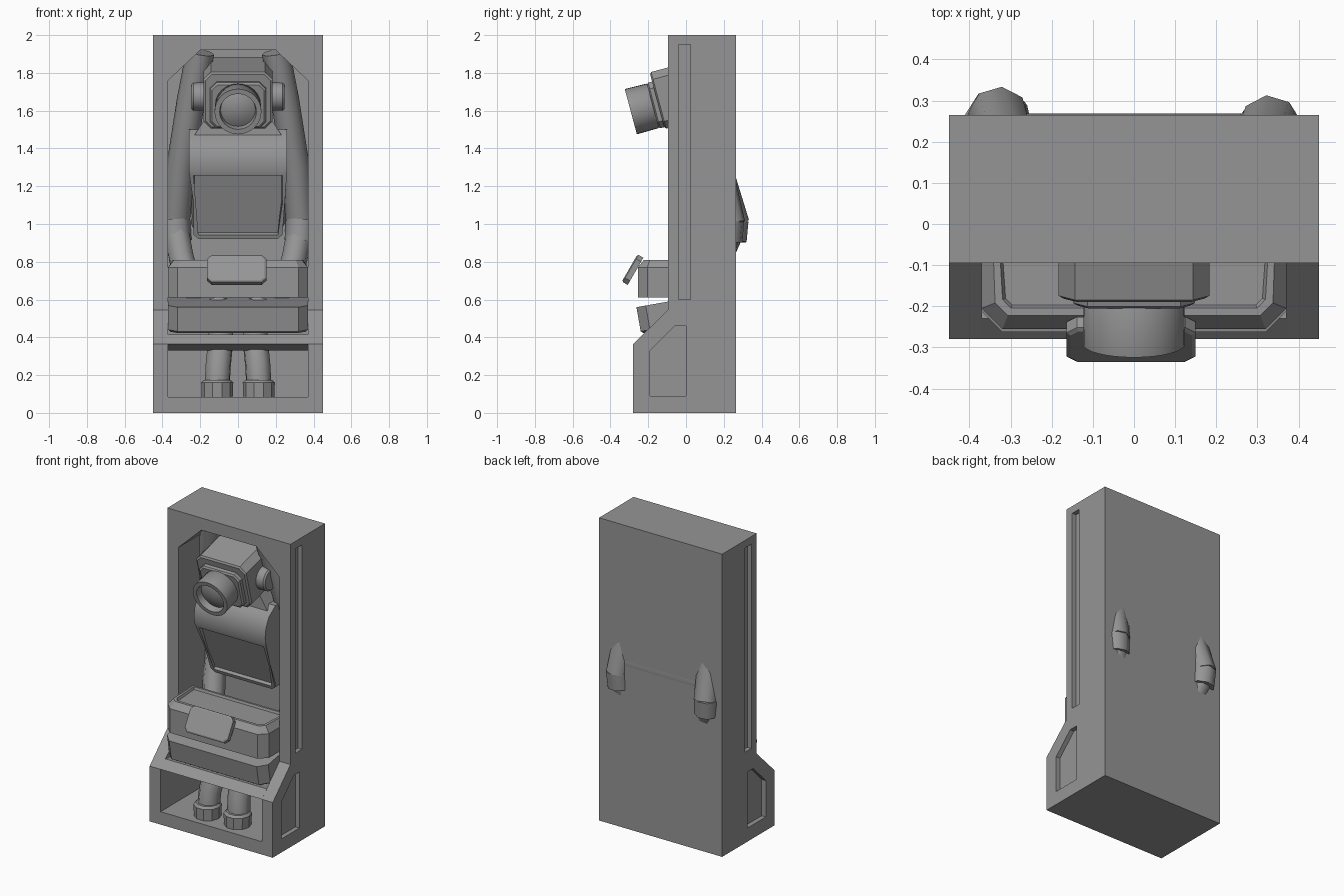
import bpy, bmesh, math
from mathutils import Vector, Matrix

cube = bpy.data.objects.get("Cube")
if cube:
    bpy.data.objects.remove(cube, do_unlink=True)

grey = bpy.data.materials.new("plain grey")
grey.use_nodes = True
grey.diffuse_color = (0.3, 0.3, 0.3, 1)
grey.node_tree.nodes["Principled BSDF"].inputs["Base Color"].default_value = (0.3, 0.3, 0.3, 1)

# 2D outline to 3D, by extrusion axis
PLACE = {"x": lambda a, b, d: (d, a, b), "y": lambda a, b, d: (a, d, b), "z": lambda a, b, d: (a, b, d)}


def add_object(name, bm, smooth=0):
    bmesh.ops.recalc_face_normals(bm, faces=bm.faces)
    mesh = bpy.data.meshes.new(name)
    bm.to_mesh(mesh)
    bm.free()
    mesh.materials.append(grey)
    ob = bpy.data.objects.new(name, mesh)
    bpy.context.collection.objects.link(ob)
    if smooth:
        activate(ob)
        bpy.ops.object.shade_smooth_by_angle(angle=math.radians(smooth))
    return ob


def activate(ob):
    bpy.ops.object.select_all(action="DESELECT")
    ob.select_set(True)
    bpy.context.view_layer.objects.active = ob


def prism_mesh(outline, axis, low, high):
    bm = bmesh.new()
    rings = [[bm.verts.new(PLACE[axis](a, b, d)) for a, b in outline] for d in (low, high)]
    n = len(outline)
    bm.faces.new(rings[0])
    bm.faces.new(rings[1])
    for i in range(n):
        j = (i + 1) % n
        bm.faces.new((rings[0][i], rings[0][j], rings[1][j], rings[1][i]))
    bmesh.ops.recalc_face_normals(bm, faces=bm.faces)
    return bm


def prism(name, outline, axis, low, high, smooth=0):
    return add_object(name, prism_mesh(outline, axis, low, high), smooth)


def octagon(w, h, c):
    return [(-w, c - h), (c - w, -h), (w - c, -h), (w, c - h), (w, h - c), (w - c, h), (c - w, h), (-w, h - c)]


def inset_face(bm, direction, steps):
    """Inset the face pointing along direction, once per (thickness, depth) step."""
    face = max(bm.faces, key=lambda f: f.normal.dot(Vector(direction)) + f.calc_area() * 0.01)
    for thickness, depth in steps:
        bmesh.ops.inset_region(bm, faces=[face], thickness=thickness, depth=depth)


def lathe(name, profile, sides, matrix, smooth=35):
    """Revolve (radius, height) points about local z."""
    bm = bmesh.new()
    verts = [bm.verts.new((r, 0, h)) for r, h in profile]
    edges = [bm.edges.new(pair) for pair in zip(verts, verts[1:])]
    bmesh.ops.spin(bm, geom=verts + edges, cent=(0, 0, 0), axis=(0, 0, 1), angle=math.tau, steps=sides)
    bmesh.ops.remove_doubles(bm, verts=bm.verts, dist=0.0005)
    bm.transform(matrix)
    return add_object(name, bm, smooth)


def tube(name, points, radius):
    curve = bpy.data.curves.new(name, "CURVE")
    curve.dimensions = "3D"
    curve.bevel_depth = radius
    curve.bevel_resolution = 2
    curve.use_fill_caps = True
    spline = curve.splines.new("POLY")
    spline.points.add(len(points) - 1)
    for p, co in zip(spline.points, points):
        p.co = (*co, 1)
    ob = bpy.data.objects.new(name, curve)
    bpy.context.collection.objects.link(ob)
    curve.materials.append(grey)
    activate(ob)
    bpy.ops.object.convert(target="MESH")
    bpy.ops.object.shade_smooth_by_angle(angle=math.radians(50))


def cut(ob, cutter):
    mod = ob.modifiers.new("cut", "BOOLEAN")
    mod.operation = "DIFFERENCE"
    mod.solver = "EXACT"
    mod.object = cutter
    activate(ob)
    bpy.ops.object.modifier_apply(modifier=mod.name)
    bpy.data.objects.remove(cutter, do_unlink=True)


# Cabinet with an open niche and recessed side panels
cabinet = prism("cabinet", [(0.265, 0), (-0.28, 0), (-0.28, 0.365), (-0.095, 0.545), (-0.095, 2), (0.265, 2)],
                "x", -0.45, 0.45)
cut(cabinet, prism("niche_cutter", [(-0.37, 0.085), (0.37, 0.085), (0.37, 1.76), (0.2, 1.92),
                                    (-0.2, 1.92), (-0.37, 1.76)], "y", -0.5, 0.24))
slot = [(-0.04, 0.6), (0.025, 0.6), (0.025, 1.95), (-0.04, 1.95)]
panel = [(-0.19, 0.09), (0, 0.09), (0, 0.46), (-0.06, 0.46), (-0.19, 0.33)]
for s in (-1, 1):
    for outline in (slot, panel):
        cut(cabinet, prism("side_cutter", outline, "x", s * 0.42, s * 0.5))

prism("shelf", [(-0.28, 0.365), (-0.23, 0.415), (0.245, 0.36), (0.245, 0.33), (-0.15, 0.33)], "x", -0.372, 0.372)

# Two stacked cases with cut front corners
case = [(-0.37, 0.05), (-0.37, -0.205), (-0.32, -0.255), (0.32, -0.255), (0.37, -0.205), (0.37, 0.05)]
bm = prism_mesh(case, "z", 0.61, 0.77)
inset_face(bm, (0, 0, 1), [(0.035, 0.04), (0.02, 0), (0.008, -0.015)])
add_object("upper_case", bm)
bm = prism_mesh(case, "z", -0.065, 0.065)
inset_face(bm, (0, 0, -1), [(0.015, 0.012)])
bm.transform(Matrix.Translation((0, 0, 0.54)) @ Matrix.Rotation(math.radians(10), 4, "X"))
add_object("lower_case", bm)

# Tilted plate on the upper case
bm = prism_mesh(octagon(0.157, 0.083, 0.025), "y", -0.015, 0.015)
inset_face(bm, (0, -1, 0), [(0.01, 0.006)])
bm.transform(Matrix.Translation((-0.007, -0.28, 0.757)) @ Matrix.Rotation(math.radians(-30), 4, "X"))
add_object("front_plate", bm)

# Torso, leaning back below the chest, with a recessed front panel
bm = prism_mesh([(0.02, 1.5), (-0.05, 1.45), (-0.08, 1.39), (-0.088, 1.33), (-0.08, 1.28), (0.06, 0.92),
                 (0.18, 0.92), (0.255, 1.03), (0.269, 1.09), (0.255, 1.15), (0.16, 1.5)], "x", -0.26, 0.26)
inset_face(bm, (0, -0.93, -0.36), [(0.035, 0), (0.006, -0.02)])
for v in bm.verts:
    if v.co.z < 0.93:
        v.co.x *= 0.8
add_object("torso", bm, 32)
prism("shoulders", [(-0.25, 1.44), (0.25, 1.44), (0.16, 1.58), (-0.16, 1.58)], "y", -0.02, 0.16)

# Head, bowed forward
bow = Matrix.Translation((0, 0.005, 1.695)) @ Matrix.Rotation(math.radians(15), 4, "X")
bm = prism_mesh(octagon(0.183, 0.155, 0.04), "y", -0.155, 0.155)
inset_face(bm, (0, -1, 0), [(0.012, 0.008)])
bm.transform(bow)
add_object("head", bm)
bm = prism_mesh(octagon(0.148, 0.125, 0.035), "y", -0.185, -0.15)
inset_face(bm, (0, -1, 0), [(0.012, 0.008)])
bm.transform(bow @ Matrix.Translation((0, 0, -0.02)))
add_object("face_plate", bm)
lens_axis = bow @ Matrix.Translation((0, 0, -0.02)) @ Matrix.Rotation(math.radians(90), 4, "X")
lathe("lens", [(0, 0.15), (0.09, 0.15), (0.122, 0.195), (0.124, 0.313), (0.097, 0.313), (0.092, 0.27),
               (0.06, 0.285), (0, 0.295)], 32, lens_axis)

# Mirrored parts
for s, side, back in ((1, "left", 0.24), (-1, "right", 0.262)):
    turn = Matrix.Translation((s * 0.18, 0.0, 1.675)) @ Matrix.Rotation(s * math.pi / 2, 4, "Y")
    lathe(side + "_ear_disc", [(0, -0.02), (0.075, -0.02), (0.075, 0.055), (0.065, 0.065), (0, 0.065)], 20, turn)
    tube(side + "_upper_arm", [(s * 0.2, 0.02, 1.91), (s * 0.25, 0.08, 1.65), (s * 0.305, 0.17, 1.3),
                               (s * 0.33, back, 1.0)], 0.075)
    tube(side + "_elbow_cuff", [(s * 0.332, back - 0.01, 1.02), (s * 0.325, back - 0.02, 0.91)], 0.08)
    tube(side + "_forearm", [(s * 0.33, back - 0.01, 0.98), (s * 0.3, 0.18, 0.82), (s * 0.21, 0.03, 0.5)], 0.07)
    tube(side + "_leg", [(s * 0.11, -0.15, 0.15), (s * 0.105, -0.14, 0.25), (s * 0.09, -0.08, 0.4),
                         (s * 0.11, 0.02, 0.58)], 0.07)
    lathe(side + "_boot", [(0, 0), (0.082, 0), (0.085, 0.075), (0.072, 0.09), (0, 0.09)], 10,
          Matrix.Translation((s * 0.11, -0.16, 0.085)), 30)
